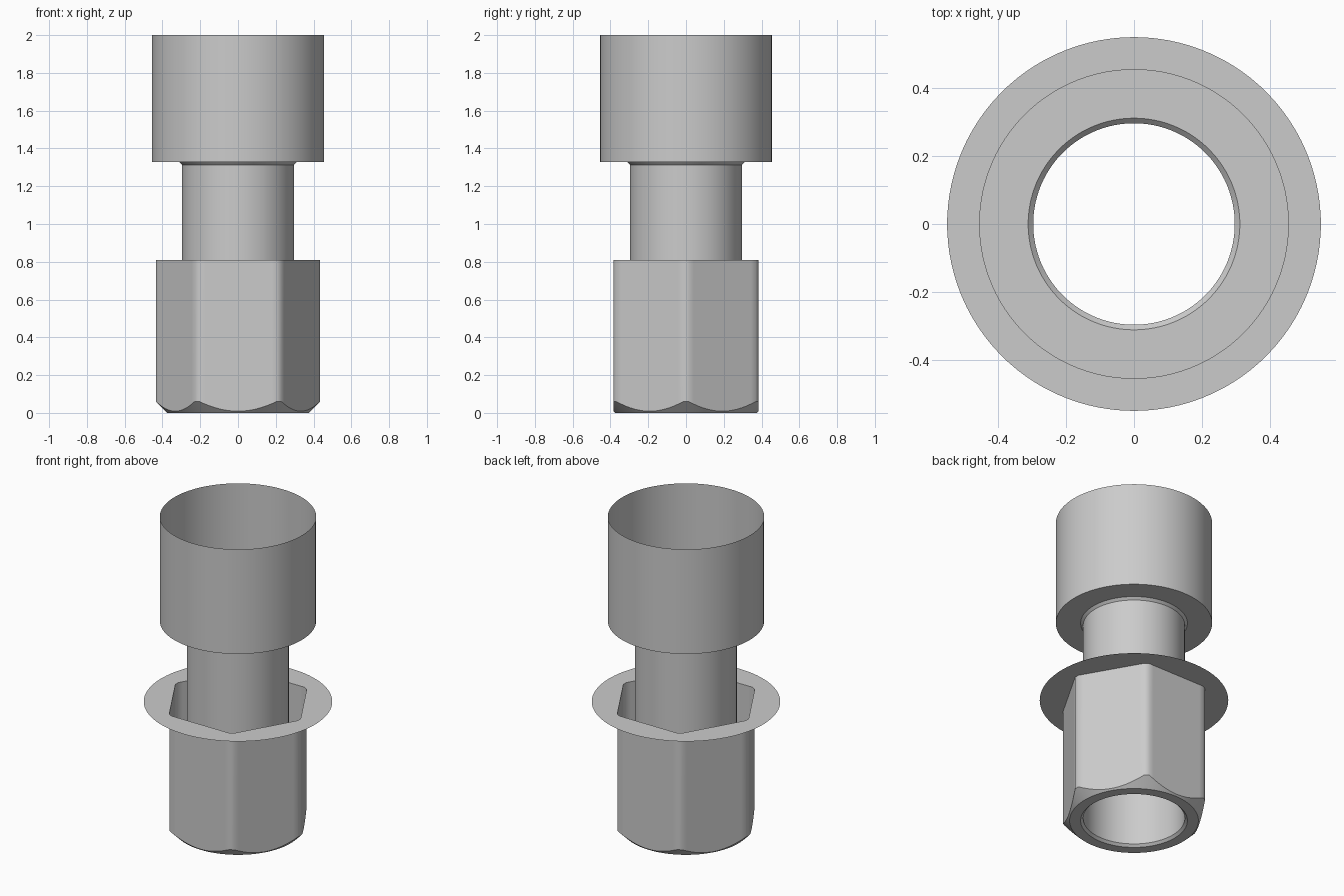
import bpy
import bmesh
from math import radians, cos, sin, acos, degrees

if "Cube" in bpy.data.objects:
    bpy.data.objects.remove(bpy.data.objects["Cube"], do_unlink=True)

# Main sizes
FLAT = 0.384        # hex centre to flat
CORNER = 0.435      # radius that trims the hex corners
FACE = 0.375        # bottom face radius
BORE, BORE_RIM, BEVEL = 0.296, 0.311, 0.015
CUP, FLANGE = 0.455, 0.549
HEX_TOP, CUP_BOTTOM, TOP = 0.81, 1.328, 2.0

# Angles: a trimmed corner every 60 degrees, flats divided evenly between
trim = 30 - degrees(acos(FLAT / CORNER))
steps = 16
sector = [0] + [trim + (60 - 2 * trim) * i / steps for i in range(steps + 1)]
ANGLES = [60 * k + a for k in range(6) for a in sector]

steel = bpy.data.materials.new("grey_steel")
steel.use_nodes = True
colour = (0.6, 0.6, 0.6, 1)
steel.diffuse_color = colour
steel.node_tree.nodes["Principled BSDF"].inputs["Base Color"].default_value = colour


def hex_radius(a):
    """Radius of the trimmed hexagon at an angle in degrees."""
    return min(FLAT / cos(radians(a % 60 - 30)), CORNER)


def ring(r, z):
    return lambda a: (r, z)


def sweep(name, rings):
    """Skin a sheet through closed rings, each giving radius and height by angle."""
    bm = bmesh.new()
    loops = []
    for f in rings:
        loop = []
        for a in ANGLES:
            r, z = f(a)
            loop.append(bm.verts.new((r * cos(radians(a)), r * sin(radians(a)), z)))
        loops.append(loop)
    n = len(ANGLES)
    for low, high in zip(loops, loops[1:]):
        for i in range(n):
            j = (i + 1) % n
            bm.faces.new((low[i], low[j], high[j], high[i]))
    mesh = bpy.data.meshes.new(name)
    bm.to_mesh(mesh)
    bm.free()
    mesh.materials.append(steel)
    obj = bpy.data.objects.new(name, mesh)
    bpy.context.collection.objects.link(obj)
    bpy.ops.object.select_all(action="DESELECT")
    obj.select_set(True)
    bpy.context.view_layer.objects.active = obj
    bpy.ops.object.shade_smooth_by_angle(angle=radians(30))
    return obj


# Open cup with an annular floor
sweep("upper_cup", [ring(BORE_RIM, CUP_BOTTOM), ring(CUP, CUP_BOTTOM), ring(CUP, TOP)])

# Through tube, bevelled at both ends
sweep("bore_tube", [ring(BORE_RIM, 0), ring(BORE, BEVEL),
                    ring(BORE, CUP_BOTTOM - BEVEL), ring(BORE_RIM, CUP_BOTTOM)])

# Hex body: bottom face, conical chamfer, flat sides
sweep("hex_body", [ring(BORE_RIM, 0), ring(FACE, 0),
                   lambda a: (hex_radius(a), hex_radius(a) - FACE),
                   lambda a: (hex_radius(a), HEX_TOP)])

# Thin flange sheet with a hexagonal opening
sweep("flange", [ring(FLANGE, HEX_TOP), lambda a: (hex_radius(a), HEX_TOP)])
